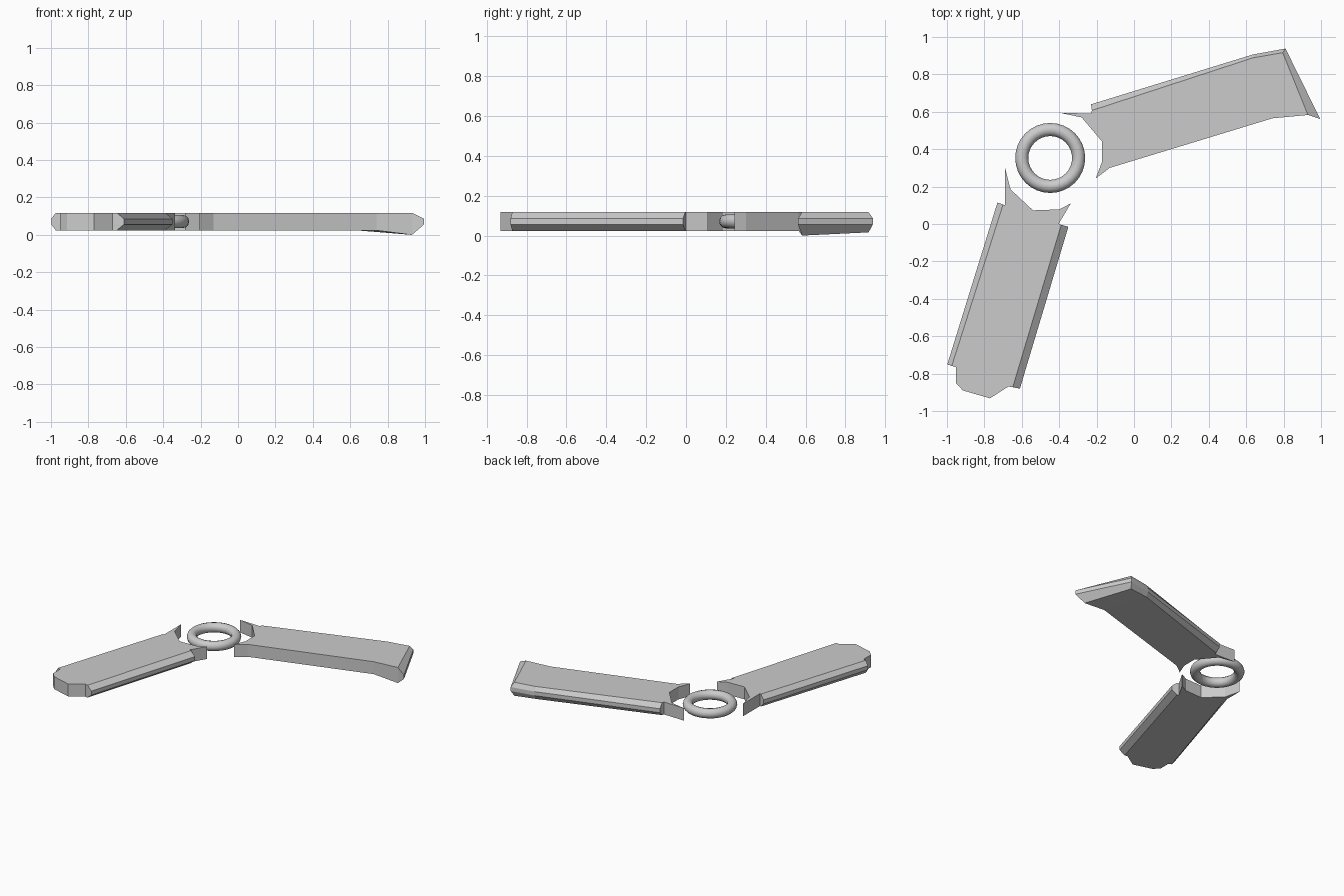
import bpy
import bmesh
import math

default = bpy.data.objects.get("Cube")
if default:
    bpy.data.objects.remove(default, do_unlink=True)

# One plain grey for the whole model
grey = bpy.data.materials.new("light_grey")
grey.use_nodes = True
colour = (0.6, 0.6, 0.6, 1)
grey.diffuse_color = colour
grey.node_tree.nodes["Principled BSDF"].inputs["Base Color"].default_value = colour

BOTTOM, TOP = 0.024, 0.118
SLOPE = 0.032  # height of each chamfer


def make_object(name, bm):
    mesh = bpy.data.meshes.new(name)
    bm.to_mesh(mesh)
    bm.free()
    mesh.materials.append(grey)
    obj = bpy.data.objects.new(name, mesh)
    bpy.context.scene.collection.objects.link(obj)
    return obj


def arm(name, outline, chamfers, drops=None, crease=None):
    """Slab from a named outline; chamfered corners move inwards at top and bottom."""
    drops = drops or {}
    bm = bmesh.new()
    levels = []
    for z, flat in ((BOTTOM, True), (BOTTOM + SLOPE, False),
                    (TOP - SLOPE, False), (TOP, True)):
        ring = {}
        for key, (x, y) in outline.items():
            dx, dy = chamfers.get(key, (0, 0)) if flat else (0, 0)
            drop = drops.get(key, 0) if z == BOTTOM else 0
            ring[key] = bm.verts.new((x + dx, y + dy, z - drop))
        levels.append(ring)
    keys = list(outline)
    for low, high in zip(levels, levels[1:]):
        for a, b in zip(keys, keys[1:] + keys[:1]):
            bm.faces.new((low[a], low[b], high[b], high[a]))
    bm.faces.new(list(levels[0].values()))
    bm.faces.new(list(levels[-1].values()))
    if crease:
        bmesh.ops.connect_verts(bm, verts=[levels[0][k] for k in crease])
    bmesh.ops.remove_doubles(bm, verts=bm.verts, dist=0.003)
    bmesh.ops.triangulate(bm, faces=[f for f in bm.faces if len(f.verts) > 4])
    bmesh.ops.recalc_face_normals(bm, faces=bm.faces)
    return make_object(name, bm)


# Long arm with a flared, slightly drooping end
arm("flared_arm",
    outline={
        "spine_root": (-0.23, 0.64),
        "root_notch": (-0.225, 0.607),
        "root_step": (-0.23, 0.59),
        "back_tip": (-0.4, 0.595),
        "back_hollow": (-0.28, 0.57),
        "hollow_upper": (-0.17, 0.44),
        "hollow_lower": (-0.17, 0.335),
        "front_tip": (-0.205, 0.243),
        "edge_root": (-0.13, 0.3),
        "edge_bend": (0.74, 0.565),
        "end_notch": (0.93, 0.583),
        "end_front": (0.995, 0.562),
        "end_back": (0.81, 0.938),
        "spine_bend": (0.635, 0.906),
    },
    chamfers={
        "spine_root": (0.005, -0.033),
        "spine_bend": (0, -0.018),
        "end_back": (-0.015, -0.022),
        "end_front": (-0.065, 0.021),
    },
    drops={"end_notch": 0.024, "end_front": 0.024, "end_back": 0.008},
    crease=("edge_bend", "spine_bend"))

# Straight arm with chamfers on both long sides
arm("straight_arm",
    outline={
        "left_root": (-0.73, 0.115),
        "left_notch": (-0.69, 0.1),
        "left_tip": (-0.69, 0.302),
        "left_hollow": (-0.66, 0.185),
        "hollow_a": (-0.54, 0.073),
        "hollow_b": (-0.4, 0.078),
        "right_tip": (-0.338, 0.11),
        "right_notch": (-0.403, 0),
        "right_root": (-0.351, -0.015),
        "right_end": (-0.61, -0.88),
        "end_notch": (-0.67, -0.868),
        "end_point": (-0.77, -0.932),
        "end_left": (-0.915, -0.89),
        "end_corner": (-0.952, -0.85),
        "end_side": (-0.952, -0.766),
        "left_end": (-0.998, -0.75),
    },
    chamfers={
        "left_root": (0.03, -0.011),
        "left_end": (0.024, -0.008),
        "right_root": (-0.038, 0.011),
        "right_end": (-0.038, 0.008),
    })

# Pivot ring between the two arms
MAJOR, MINOR = 0.152, 0.035
bpy.ops.mesh.primitive_torus_add(
    major_radius=MAJOR, minor_radius=MINOR, major_segments=32, minor_segments=12,
    location=(-0.448, 0.353, (BOTTOM + TOP) / 2))
pivot = bpy.context.object
pivot.name = "pivot_ring"
pivot.data.materials.append(grey)
bpy.ops.object.shade_smooth_by_angle(angle=math.radians(40))
